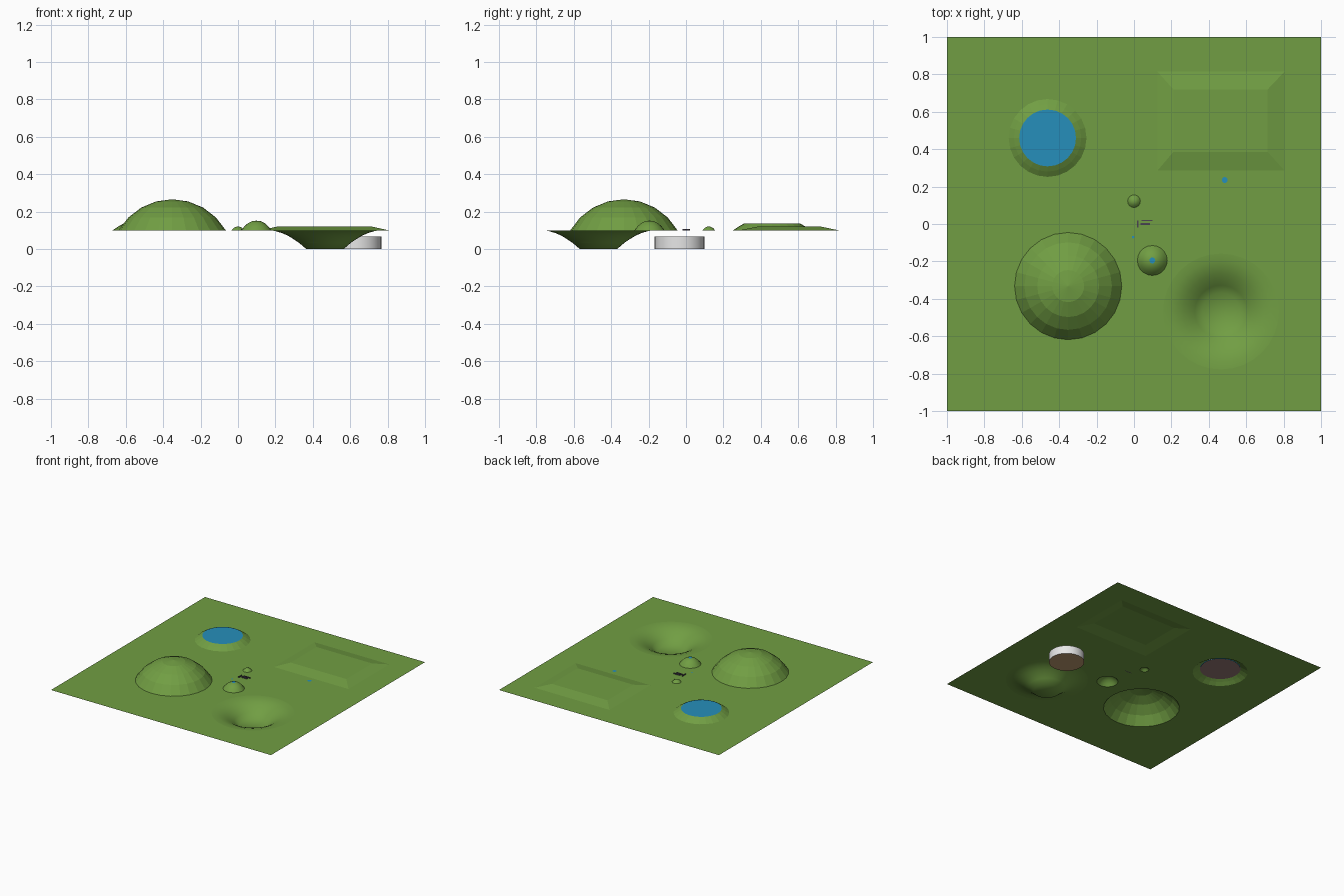
import bpy, bmesh, math

if "Cube" in bpy.data.objects:
    bpy.data.objects.remove(bpy.data.objects["Cube"])

G = 0.10  # ground level

def mat(name, rgb):
    m = bpy.data.materials.new(name)
    lin = [(c / 255 / 12.92 if c < 11 else ((c / 255 + 0.055) / 1.055) ** 2.4) for c in rgb]
    m.diffuse_color = (*lin, 1)
    m.use_nodes = True
    m.node_tree.nodes["Principled BSDF"].inputs["Base Color"].default_value = m.diffuse_color
    return m

grass = mat("grass_green", (113, 158, 67))
water = mat("water_blue", (38, 143, 187))
mud = mat("mud_brown", (150, 120, 118))
white = mat("white", (238, 238, 238))
tan = mat("tan", (190, 155, 112))
dark = mat("dark_slate", (75, 68, 80))

def finish(bm, name, material, smooth=False, up=True):
    if up:  # open terrain sheets face the sky
        bm.normal_update()
        for f in bm.faces:
            if f.normal.z < 0:
                f.normal_flip()
    me = bpy.data.meshes.new(name)
    bm.to_mesh(me)
    bm.free()
    me.materials.append(material)
    for p in me.polygons:
        p.use_smooth = smooth
    ob = bpy.data.objects.new(name, me)
    bpy.context.collection.objects.link(ob)
    return ob

def circle(bm, x, y, r, z, n):
    return [bm.verts.new((x + r * math.cos(2 * math.pi * i / n),
                          y + r * math.sin(2 * math.pi * i / n), z)) for i in range(n)]

def rect(bm, x0, y0, x1, y1, z):
    return [bm.verts.new((x, y, z)) for x, y in ((x0, y0), (x1, y0), (x1, y1), (x0, y1))]

def bridge(bm, loops, cap=True):
    for a, b in zip(loops, loops[1:]):
        n = len(a)
        for i in range(n):
            bm.faces.new((a[i], a[(i + 1) % n], b[(i + 1) % n], b[i]))
    if cap:
        bm.faces.new(loops[-1])

def revolve(name, x, y, profile, n, material, smooth=False, cap=True):
    bm = bmesh.new()
    bridge(bm, [circle(bm, x, y, r, z, n) for r, z in profile], cap)
    return finish(bm, name, material, smooth)

def cap_profile(R, drop, steps, step_deg):
    # rings of a spherical cap from the ground up to a tiny top ring
    return [(max(R * math.sin(math.radians(a)), 0.002), G - drop + R * math.cos(math.radians(a)))
            for a in [step_deg * k for k in range(steps, -1, -1)]]

# terrain features (x, y, profile, sides, smooth)
features = {
    "hill": (-0.352, -0.332, cap_profile(0.331, 0.1655, 4, 15), 24, False),
    "crater": (0.465, -0.468, [(0.31, G), (0.27, 0.097), (0.23, 0.085), (0.20, 0.072),
                               (0.17, 0.054), (0.14, 0.034), (0.10, 0.0)], 32, True),
    "pond_bank": (-0.462, 0.46, [(0.208, G), (0.18, 0.119), (0.152, 0.135)], 24, False),
    "small_hill": (0.098, -0.195, [(0.08, G), (0.065, 0.120), (0.045, 0.138),
                                   (0.022, 0.149), (0.003, 0.151)], 20, True),
    "tiny_hill": (0.0, 0.122, [(0.034, G), (0.022, 0.113), (0.008, 0.119)], 16, True),
}
for name, (x, y, prof, n, smooth) in features.items():
    revolve(name, x, y, prof, n, grass, smooth, cap=name != "pond_bank")

# flat ground with a hole under every feature
P_OUT, P_IN = (0.125, 0.285, 0.805, 0.815), (0.21, 0.385, 0.715, 0.72)
bm = bmesh.new()
loops = [rect(bm, -1, -1, 1, 1, G), rect(bm, *P_OUT, G)]
loops += [circle(bm, x, y, prof[0][0], G, n) for x, y, prof, n, _ in features.values()]
edges = [bm.edges.new((l[i], l[(i + 1) % len(l)])) for l in loops for i in range(len(l))]
bmesh.ops.triangle_fill(bm, use_beauty=True, edges=edges, normal=(0, 0, 1))
finish(bm, "ground", grass)

# low rectangular plateau
bm = bmesh.new()
bridge(bm, [rect(bm, *P_OUT, G), rect(bm, *P_IN, G + 0.02)])
finish(bm, "plateau", grass)

# pond water and its muddy bed
px, py = features["pond_bank"][:2]
for name, z, m in (("pond_water", 0.134, water), ("pond_bed", 0.128, mud)):
    bm = bmesh.new()
    bm.faces.new(circle(bm, px, py, 0.153, z, 24))
    finish(bm, name, m)

# little blue markers
for i, (x, y, z) in enumerate(((0.098, -0.195, 0.152), (0.485, 0.235, G + 0.002), (-0.005, -0.07, G + 0.002))):
    r = 0.016 if i < 2 else 0.007
    bm = bmesh.new()
    bm.faces.new(circle(bm, x, y, r, z, 10))
    finish(bm, "blue_marker_%d" % i, water)

# small dark pieces near the middle
for i, (x, y, sx, sy) in enumerate(((0.06, 0.0, 0.05, 0.012), (0.07, 0.018, 0.06, 0.006), (0.02, 0.0, 0.008, 0.04))):
    bm = bmesh.new()
    bmesh.ops.create_cube(bm, size=1)
    for v in bm.verts:
        v.co = (x + v.co.x * sx, y + v.co.y * sy, G + 0.004 + v.co.z * 0.008)
    finish(bm, "small_piece_%d" % i, dark, up=False)

# white drum stored below the ground, tan ends
bm = bmesh.new()
lo, hi = circle(bm, 0.633, -0.035, 0.133, 0.0, 32), circle(bm, 0.633, -0.035, 0.133, 0.068, 32)
bridge(bm, [lo, hi])
bm.faces.new(lo[::-1])
drum = finish(bm, "drum", white, up=False)
drum.data.materials.append(tan)
for p in drum.data.polygons:
    if abs(p.normal.z) > 0.9:
        p.material_index = 1
    else:
        p.use_smooth = True
